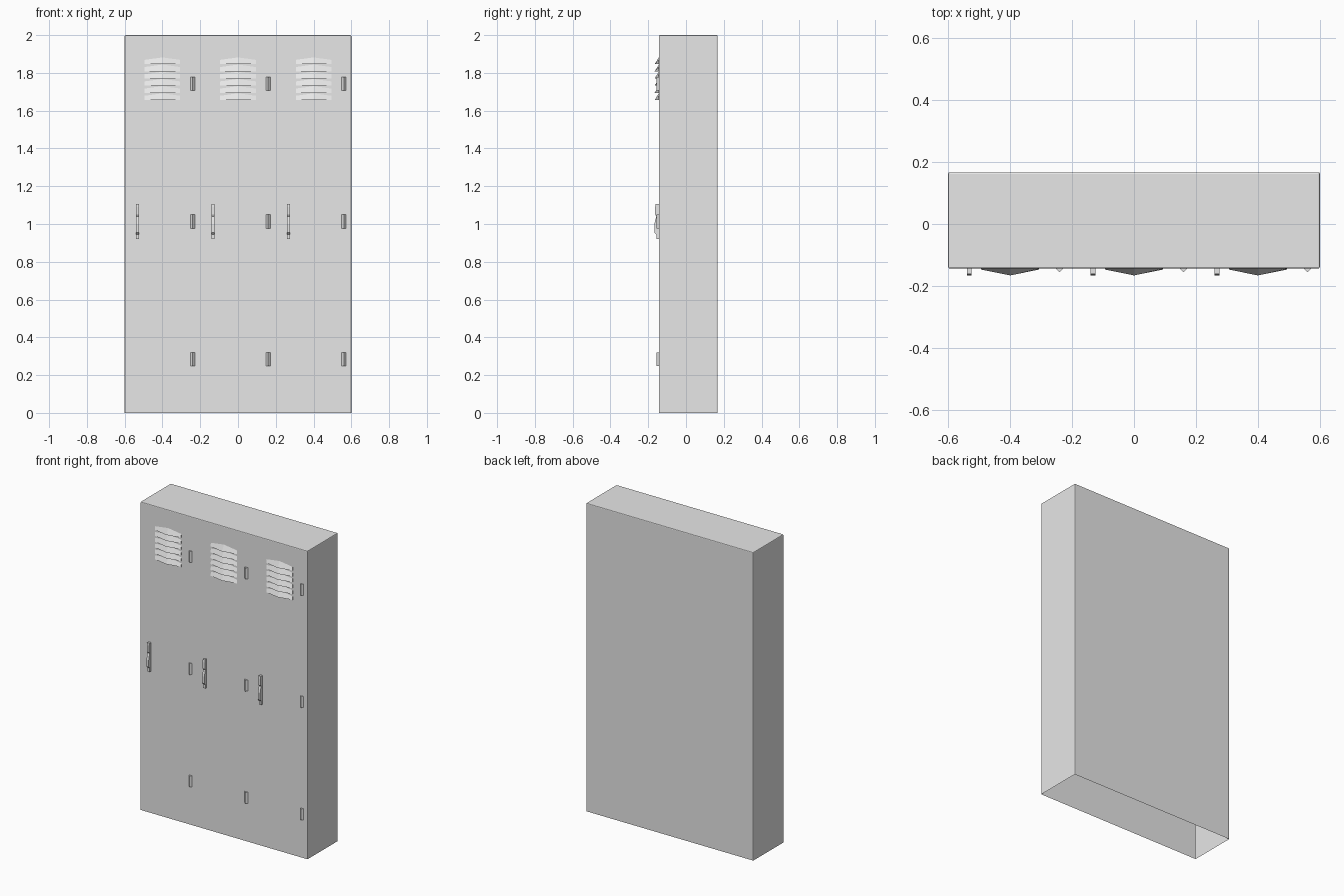
import bpy, bmesh
from mathutils import Vector

cube = bpy.data.objects.get("Cube")
if cube:
    bpy.data.objects.remove(cube, do_unlink=True)

WALL = -0.144          # front plane of the cabinet
BACK = 0.167
BAYS = (-0.4, 0.0, 0.4)

grey = bpy.data.materials.new("light_grey_metal")
grey.use_nodes = True
grey.diffuse_color = (0.8, 0.8, 0.8, 1)
grey.node_tree.nodes["Principled BSDF"].inputs["Base Color"].default_value = (0.8, 0.8, 0.8, 1)


def finish(bm, name):
    bmesh.ops.recalc_face_normals(bm, faces=bm.faces)
    mesh = bpy.data.meshes.new(name)
    bm.to_mesh(mesh)
    bm.free()
    mesh.materials.append(grey)
    obj = bpy.data.objects.new(name, mesh)
    bpy.context.collection.objects.link(obj)
    return obj


def prism(name, profile, offset):
    """Extrude a closed outline along a vector."""
    bm = bmesh.new()
    face = bm.faces.new([bm.verts.new(p) for p in profile])
    new = bmesh.ops.extrude_face_region(bm, geom=[face])["geom"]
    verts = [v for v in new if isinstance(v, bmesh.types.BMVert)]
    bmesh.ops.translate(bm, verts=verts, vec=Vector(offset))
    return finish(bm, name)


# Cabinet shell: softened edges, open underneath
bm = bmesh.new()
bmesh.ops.create_cube(bm, size=1)
for v in bm.verts:
    v.co = (v.co.x * 1.2, v.co.y * (BACK - WALL) + (BACK + WALL) / 2, v.co.z * 2 + 1)
floor = [f for f in bm.faces if f.normal.z < -0.5]
bmesh.ops.delete(bm, geom=floor, context='FACES')
edges = [e for e in bm.edges if not e.is_boundary]
bmesh.ops.bevel(bm, geom=edges, offset=0.005, segments=2, profile=0.5, affect='EDGES')
finish(bm, "cabinet_shell")


def louvre(name, x, z):
    """Peaked vent slat: lower edge pushed out to a point in the middle."""
    bm = bmesh.new()
    rings = []
    for dx, out, height in ((-0.094, 0.003, 0.023), (0, 0.022, 0.036), (0.094, 0.003, 0.023)):
        rings.append([bm.verts.new((x + dx, y, z + h)) for y, h in
                      ((WALL, 0), (WALL - out, 0), (WALL, height))])
    for a, b in zip(rings, rings[1:]):
        for i in range(3):
            j = (i + 1) % 3
            bm.faces.new((a[i], a[j], b[j], b[i]))
    bm.faces.new(rings[0])
    bm.faces.new(rings[-1])
    finish(bm, name)


# Handle side outline: (distance out from the door, height)
HANDLE = ((-0.002, 1.107), (0.017, 1.107), (0.019, 1.09), (0.019, 1.05),
          (0.013, 1.04), (0.019, 1.02), (0.023, 1.0), (0.023, 0.955),
          (0.013, 0.945), (0.013, 0.92), (-0.002, 0.92))

for n, bay in enumerate(BAYS, 1):
    # Vent slats
    for i in range(6):
        louvre(f"vent_slat_{n}_{i + 1}", bay, 1.656 + 0.038 * i)

    # Door handle
    x = bay - 0.132
    prism(f"door_handle_{n}", [(x - 0.008, WALL - d, z) for d, z in HANDLE], (0.016, 0, 0))

    # Diamond-section hinges
    for i, z in enumerate((0.249, 0.977, 1.706)):
        cx, r = bay + 0.16, 0.012
        outline = [(cx - r, WALL, z), (cx, WALL - r, z), (cx + r, WALL, z), (cx, WALL + r, z)]
        prism(f"door_hinge_{n}_{i + 1}", outline, (0, 0, 0.072))
